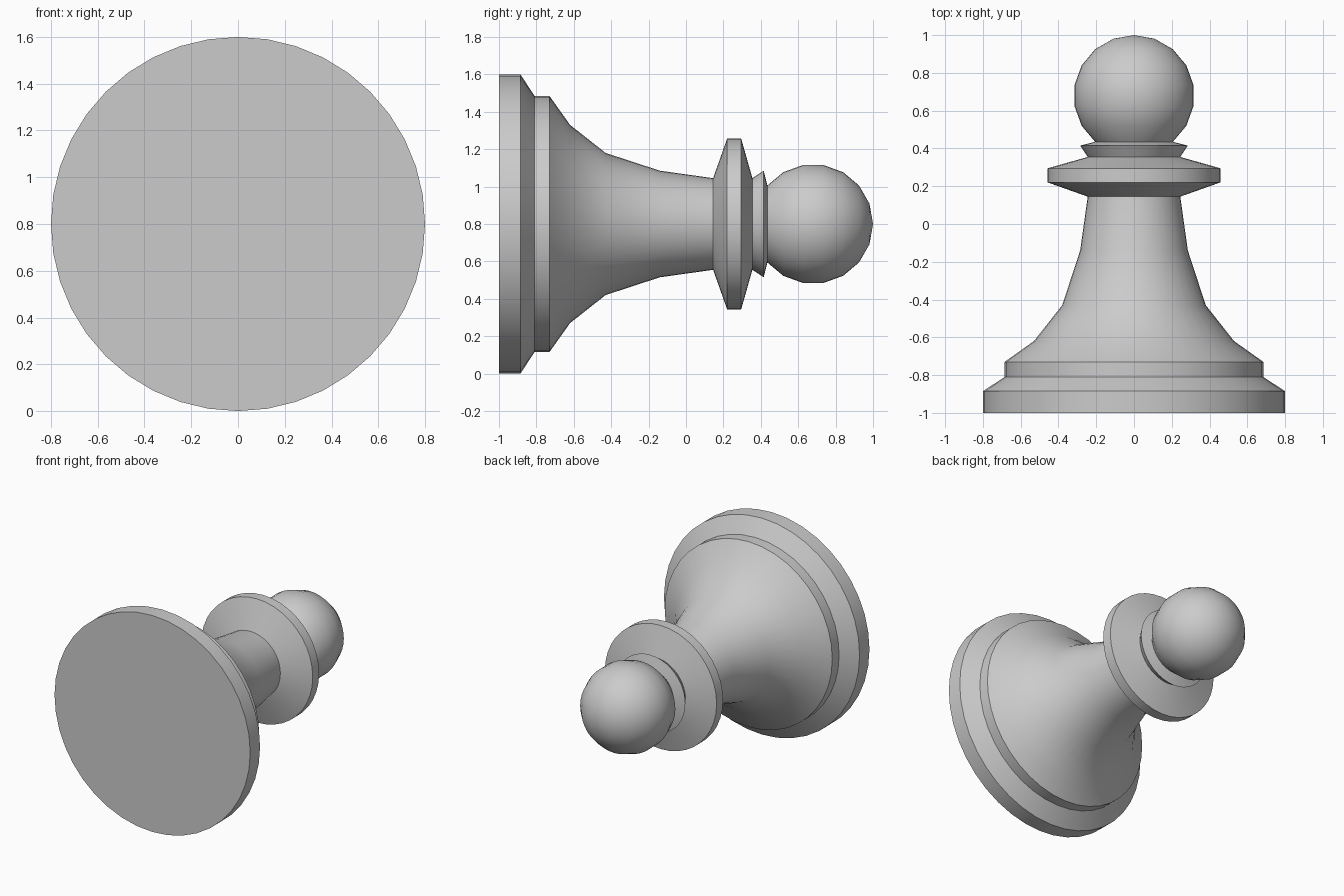
import bpy, bmesh, math

cube = bpy.data.objects.get("Cube")
if cube:
    bpy.data.objects.remove(cube, do_unlink=True)

SIDES = 40
AXIS_Z = 0.8

grey = bpy.data.materials.new("plain grey")
grey.use_nodes = True
colour = (0.6, 0.6, 0.6, 1)
grey.diffuse_color = colour
grey.node_tree.nodes["Principled BSDF"].inputs["Base Color"].default_value = colour


def lathe(name, profile):
    """Turn (y, radius) points around the lying axis; radius 0 makes a pole."""
    bm = bmesh.new()
    rings = []
    for y, r in profile:
        count = SIDES if r > 0 else 1
        angles = [2 * math.pi * i / SIDES for i in range(count)]
        rings.append([bm.verts.new((r * math.sin(a), y, AXIS_Z + r * math.cos(a))) for a in angles])
    for low, high in zip(rings, rings[1:]):
        for i in range(SIDES):
            j = (i + 1) % SIDES
            if len(low) == 1:
                bm.faces.new((low[0], high[j], high[i]))
            elif len(high) == 1:
                bm.faces.new((low[i], low[j], high[0]))
            else:
                bm.faces.new((low[i], low[j], high[j], high[i]))
    mesh = bpy.data.meshes.new(name)
    bm.to_mesh(mesh)
    bm.free()
    mesh.materials.append(grey)
    obj = bpy.data.objects.new(name, mesh)
    bpy.context.collection.objects.link(obj)
    bpy.ops.object.select_all(action='DESELECT')
    obj.select_set(True)
    bpy.context.view_layer.objects.active = obj
    bpy.ops.object.shade_smooth_by_angle(angle=math.radians(30))


# Stepped foot with a flat underside
lathe("base", [(-1, 0), (-1, 0.8), (-0.885, 0.8), (-0.81, 0.685), (-0.73, 0.685)])

# Flared stem
lathe("stem", [(-0.73, 0.685), (-0.62, 0.53), (-0.43, 0.38), (-0.14, 0.285), (0.145, 0.245)])

# Wide collar and the small flared neck above it
lathe("collar", [(0.145, 0.245), (0.22, 0.457), (0.295, 0.457), (0.355, 0.245)])
lathe("neck", [(0.355, 0.245), (0.415, 0.285), (0.435, 0.206)])

# Ball head, cut open where it meets the neck
HEAD_Y, HEAD_R = 0.68, 0.32
ball = []
for latitude in range(-50, 90, 20):
    a = math.radians(latitude)
    ball.append((HEAD_Y + HEAD_R * math.sin(a), HEAD_R * math.cos(a)))
lathe("head", ball + [(HEAD_Y + HEAD_R, 0)])
